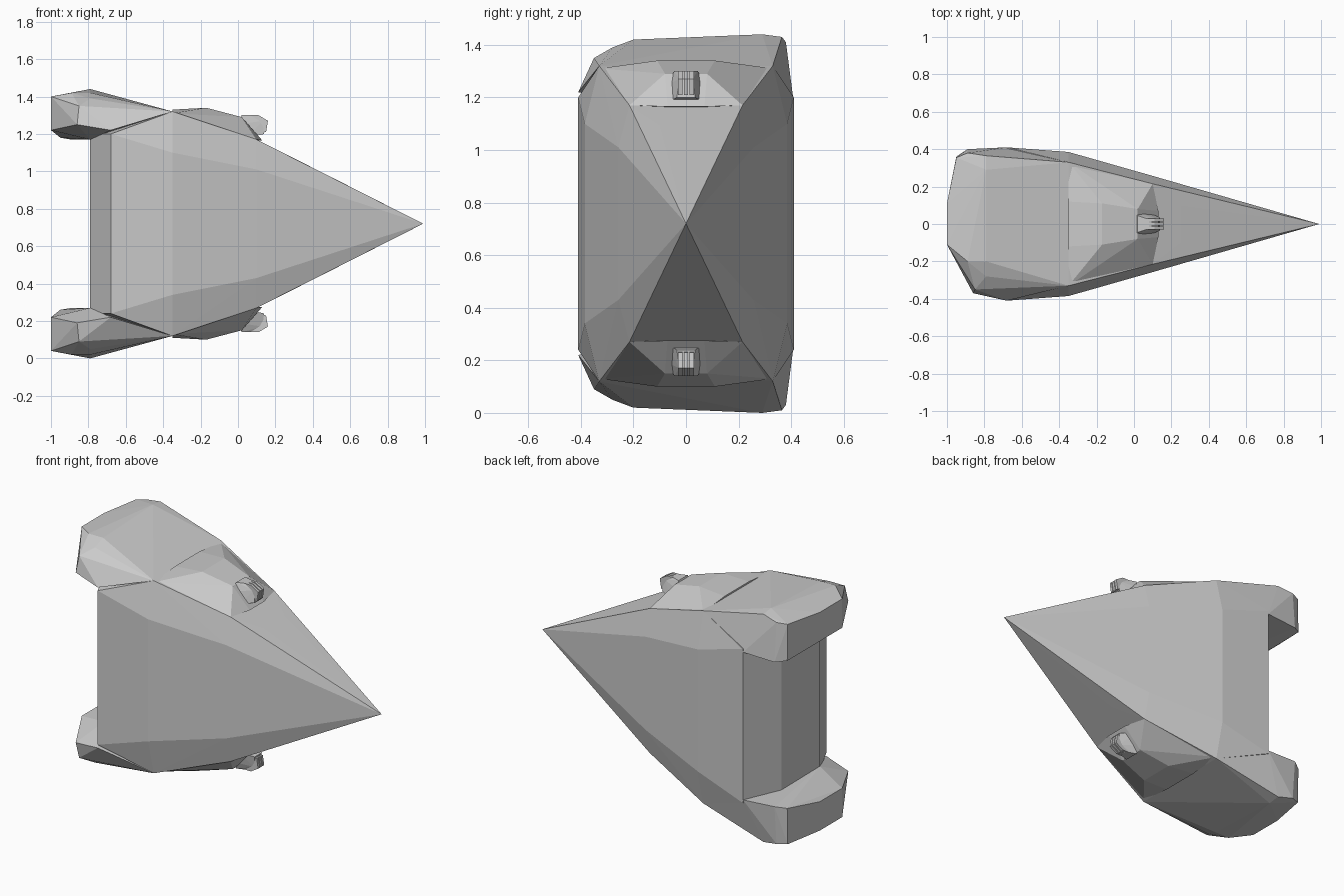
import bpy, bmesh

if "Cube" in bpy.data.objects:
    bpy.data.objects.remove(bpy.data.objects["Cube"])

MID = 0.72  # height of the horizontal mirror plane


def both(points):
    """Repeat points on the +y and -y sides."""
    return [(x, s * y, z) for x, y, z in points for s in (1, -1)]


def flip(points):
    """Reflect points through the mid plane."""
    return [(x, y, 2 * MID - z) for x, y, z in points]


def hull(name, points):
    """Faceted convex solid through the given points."""
    bm = bmesh.new()
    for p in points:
        bm.verts.new(p)
    bmesh.ops.remove_doubles(bm, verts=bm.verts, dist=0.0005)
    res = bmesh.ops.convex_hull(bm, input=bm.verts)
    junk = {e for e in res["geom_interior"] + res["geom_unused"]
            if isinstance(e, bmesh.types.BMVert) and e.is_valid}
    bmesh.ops.delete(bm, geom=list(junk), context='VERTS')
    bmesh.ops.recalc_face_normals(bm, faces=bm.faces)
    me = bpy.data.meshes.new(name)
    bm.to_mesh(me)
    bm.free()
    ob = bpy.data.objects.new(name, me)
    bpy.context.collection.objects.link(ob)
    return ob


# wedge body tapering to the nose, with bevelled shoulders
shoulder = both([(-0.68, 0.41, 1.20), (-0.79, 0.19, 1.20), (-0.35, 0.385, 1.10),
                 (0.10, 0.257, 1.01), (-0.35, 0.33, 1.32), (0.10, 0.215, 1.17),
                 (0.25, 0.10, 1.095)])
hull("wedge_body", shoulder + flip(shoulder) + [(0.99, 0, MID)])

# rear pod: flat rear, lopsided top and tilted underside
pod_top = [(-1, 0.11, 1.40), (-1, -0.11, 1.40), (-0.95, 0.355, 1.405),
           (-0.89, 0.38, 1.41), (-0.79, 0.365, 1.43), (-0.79, 0.29, 1.44),
           (-0.89, -0.20, 1.42), (-0.79, -0.20, 1.42), (-0.79, -0.28, 1.39),
           (-0.85, -0.35, 1.35), (-0.35, 0.33, 1.32), (-0.35, -0.33, 1.32)]
pod_base = [(-0.68, -0.41, 1.22), (-0.86, -0.37, 1.25), (-1, -0.11, 1.22),
            (-1, 0.11, 1.22), (-0.95, 0.36, 1.18), (-0.89, 0.40, 1.17),
            (-0.68, 0.41, 1.18), (-0.79, -0.19, 1.17)]

# low mound ahead of the pod that carries the small turret
mound = both([(-0.35, 0.33, 1.31), (-0.35, 0.12, 1.33), (-0.17, 0.11, 1.34),
              (0.02, 0.08, 1.29), (0.10, 0.215, 1.17), (0.13, 0.07, 1.165),
              (-0.30, 0.30, 1.15)])

# turret block and its three short prongs
turret = both([(0.00, 0.07, 1.25), (0.02, 0.045, 1.30), (0.08, 0.025, 1.30),
               (0.13, 0.025, 1.27), (0.14, 0.035, 1.20), (0.05, 0.07, 1.18)])


def prong(y):
    return [(x, y + s * 0.008, z) for s in (1, -1)
            for x, z in ((0.04, 1.30), (0.11, 1.30), (0.16, 1.27), (0.15, 1.21), (0.05, 1.2))]


for side, place in (("upper", list), ("lower", flip)):
    hull(side + "_rear_pod", place(pod_top + pod_base))
    hull(side + "_mound", place(mound))
    hull(side + "_turret", place(turret))
    for i, y in enumerate((-0.022, 0, 0.022)):
        hull(f"{side}_prong_{i + 1}", place(prong(y)))
